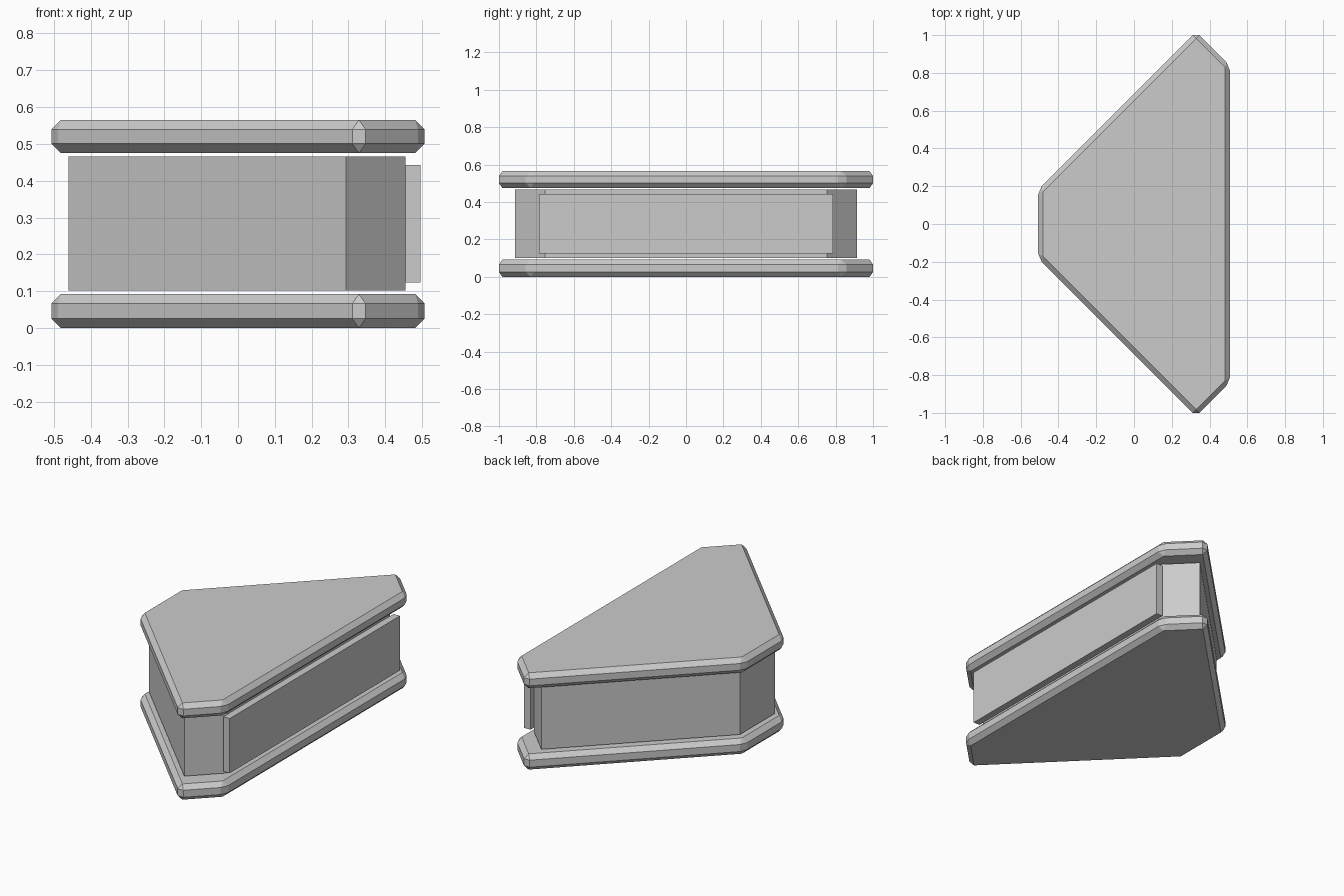
import bpy, bmesh

if "Cube" in bpy.data.objects:
    bpy.data.objects.remove(bpy.data.objects["Cube"])


def prism(name, half, z0, z1, bevel=0):
    """Extrude a half outline mirrored across y = 0, with an optional chamfer on all edges."""
    outline = half + [(x, -y) for x, y in reversed(half)]
    bm = bmesh.new()
    face = bm.faces.new([bm.verts.new((x, y, z0)) for x, y in outline])
    top = bmesh.ops.extrude_face_region(bm, geom=[face])["geom"]
    verts = [g for g in top if isinstance(g, bmesh.types.BMVert)]
    bmesh.ops.translate(bm, verts=verts, vec=(0, 0, z1 - z0))
    bmesh.ops.recalc_face_normals(bm, faces=bm.faces[:])
    mesh = bpy.data.meshes.new(name)
    bm.to_mesh(mesh)
    bm.free()
    ob = bpy.data.objects.new(name, mesh)
    bpy.context.collection.objects.link(ob)
    if bevel:
        mod = ob.modifiers.new("chamfer", "BEVEL")
        mod.width = bevel
        mod.segments = 1
        mod.limit_method = "NONE"
    return ob


def wedge(left, right, tip_x, tip_y):
    """Half outline with 45 degree sides running back from the tip."""
    return [(left, tip_y - (tip_x - left)), (tip_x, tip_y), (right, tip_y - (right - tip_x))]


# Chamfered plates, floating just clear of the core
plate = wedge(-0.507, 0.507, 0.3285, 1.018)
prism("bottom_plate", plate, 0.0, 0.092, 0.0255)
prism("top_plate", plate, 0.475, 0.565, 0.0255)

# Plain core between the plates
prism("core", wedge(-0.461, 0.455, 0.2935, 0.915), 0.102, 0.466)

# Raised panel on the long side, slightly wider than the flat behind it
prism("side_panel", [(0.455, 0.785), (0.496, 0.785)], 0.124, 0.443)
